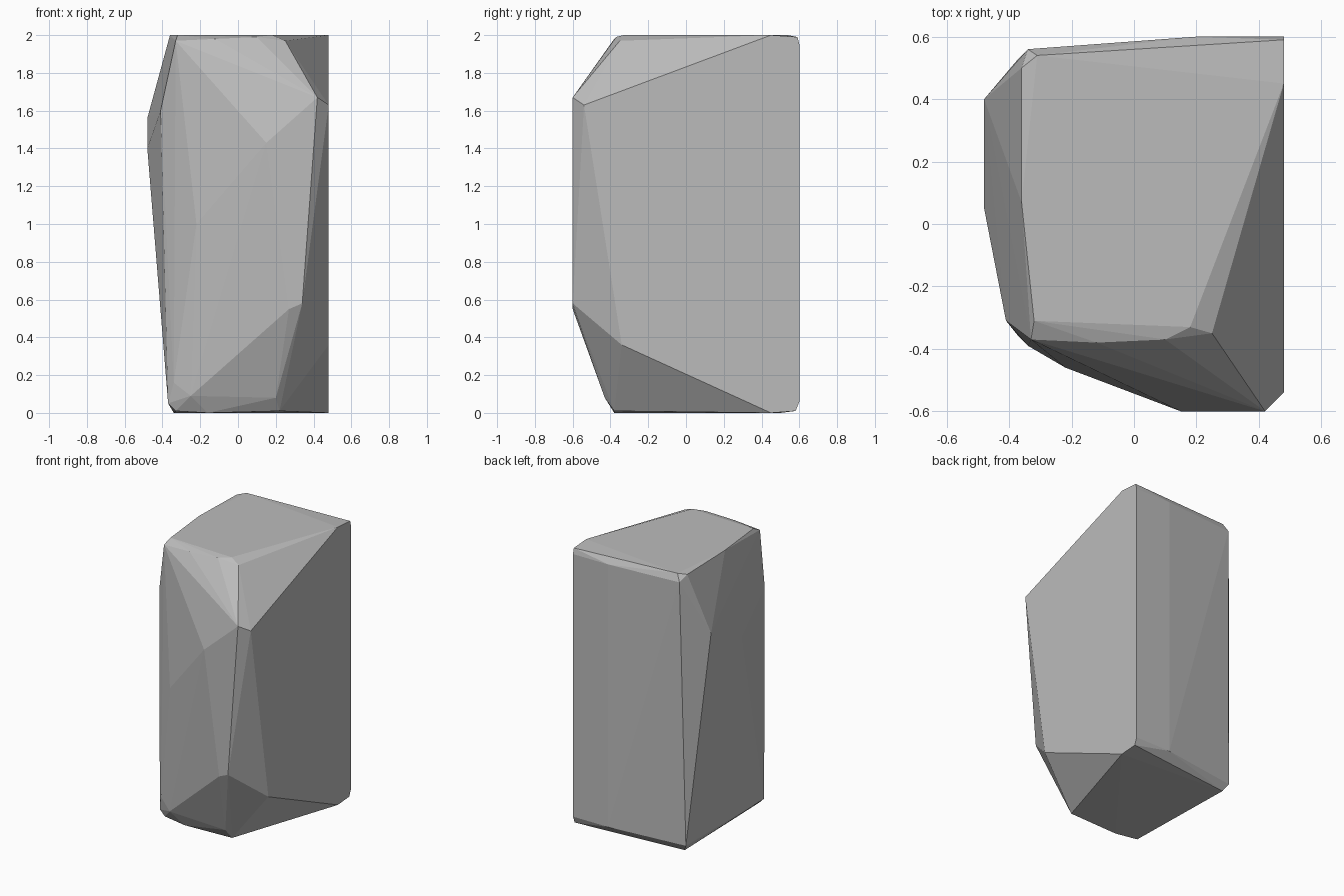
import bpy
import bmesh

cube = bpy.data.objects.get("Cube")
if cube:
    bpy.data.objects.remove(cube, do_unlink=True)


def flat_material(name, value):
    material = bpy.data.materials.new(name)
    material.use_nodes = True
    colour = (value, value, value, 1)
    material.diffuse_color = colour
    shader = material.node_tree.nodes["Principled BSDF"]
    shader.inputs["Base Color"].default_value = colour
    return material


def convex_stone(name, corner_groups, material):
    """Wrap a tight faceted skin round the corners of a chiselled block."""
    bm = bmesh.new()
    for group in corner_groups:
        for corner in group:
            bm.verts.new(corner)
    hull = bmesh.ops.convex_hull(bm, input=bm.verts)
    loose = set(hull["geom_interior"]) | set(hull["geom_unused"])
    bmesh.ops.delete(bm, geom=[v for v in loose if isinstance(v, bmesh.types.BMVert)],
                     context="VERTS")
    bmesh.ops.recalc_face_normals(bm, faces=bm.faces)
    mesh = bpy.data.meshes.new(name)
    bm.to_mesh(mesh)
    bm.free()
    mesh.materials.append(material)
    stone = bpy.data.objects.new(name, mesh)
    bpy.context.collection.objects.link(stone)
    return stone


# Flat top with a worn rim
top_face = [(-.32, -.31, 2), (.18, -.33, 2), (.48, .45, 2), (.48, .59, 1.99),
            (-.31, .54, 2), (-.36, .07, 2), (-.36, .5, 1.99)]
top_rim = [(-.33, -.37, 1.97), (-.12, -.38, 1.98), (.1, -.37, 1.99),
           (.25, -.35, 1.97), (.48, .6, 1.95), (.2, .6, 1.95), (-.34, .56, 1.95)]

# Broken front ridge and its slanting left shoulder
front_ridge = [(.42, -.6, 1.67), (.15, -.6, 1.43), (.34, -.6, .58),
               (.27, -.6, .55), (.21, -.58, .59)]
left_shoulder = [(-.22, -.46, 1), (-.41, -.31, 1.6), (-.48, .05, 1.4),
                 (-.48, .4, 1.56), (-.34, -.39, .16)]

# Flat wall on the side, cut away at the lower front
side_wall = [(.48, -.54, 1.63), (.48, -.34, .36), (.48, .6, .06), (.48, .58, .01)]

# Base with chipped edges
base = [(-.37, -.36, .05), (-.25, -.42, .09), (.2, -.43, .08), (-.33, -.36, .01),
        (-.16, -.38, 0), (.22, -.38, .01), (.48, .45, 0), (.2, .6, .06),
        (-.37, .53, .05), (-.34, .5, 0)]

stone_grey = flat_material("stone grey", .5)
convex_stone("standing_stone",
             [top_face, top_rim, front_ridge, left_shoulder, side_wall, base], stone_grey)
